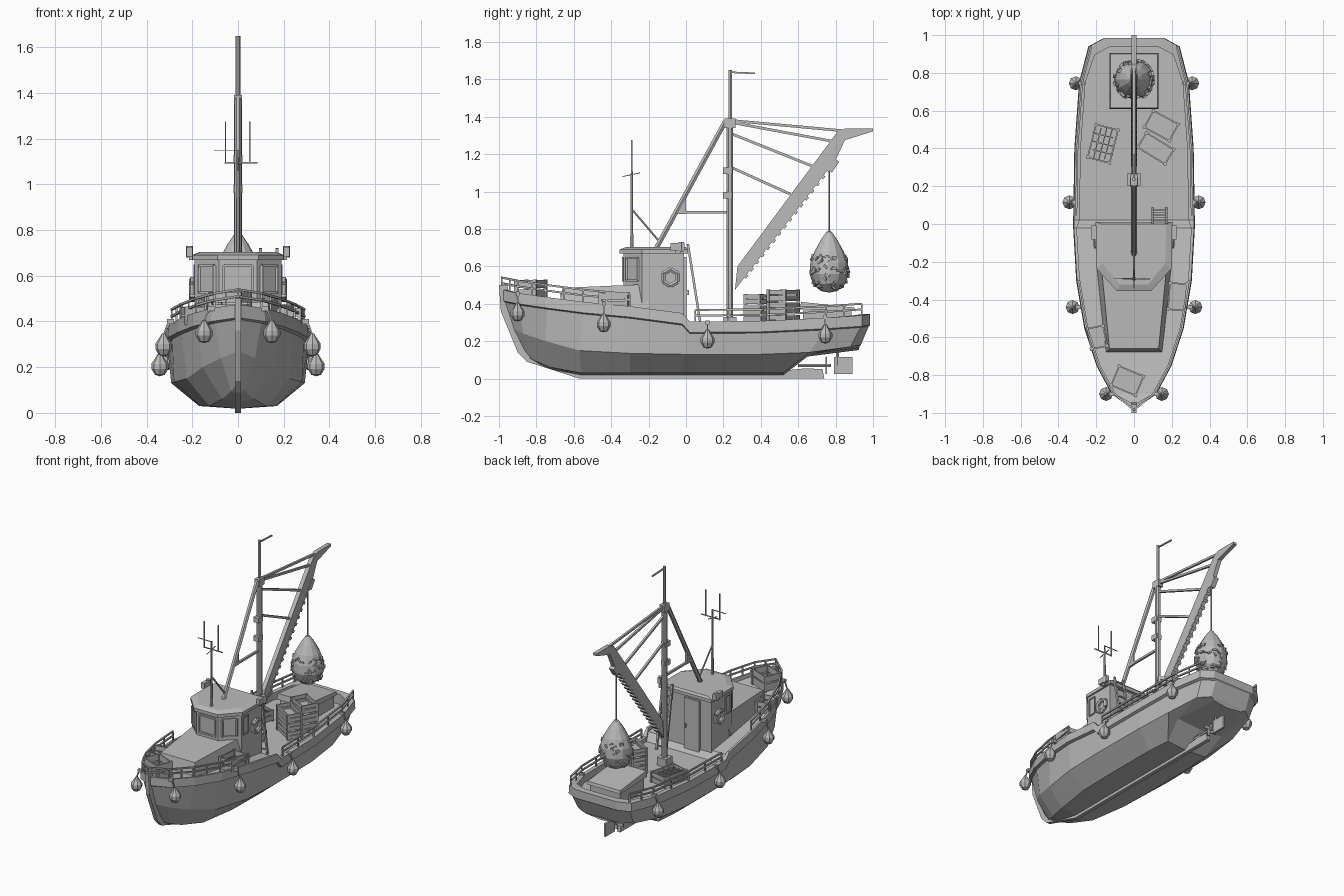
import bpy, bmesh, math, random
from mathutils import Vector, Matrix

if "Cube" in bpy.data.objects:
    bpy.data.objects.remove(bpy.data.objects["Cube"])
random.seed(4)

grey = bpy.data.materials.new("plain_grey")
grey.diffuse_color = (0.5, 0.5, 0.5, 1)
grey.use_nodes = True
grey.node_tree.nodes["Principled BSDF"].inputs["Base Color"].default_value = grey.diffuse_color

def finish(name, bm):
    bmesh.ops.remove_doubles(bm, verts=bm.verts, dist=0.0002)
    bmesh.ops.recalc_face_normals(bm, faces=bm.faces)
    me = bpy.data.meshes.new(name)
    bm.to_mesh(me)
    bm.free()
    me.materials.append(grey)
    ob = bpy.data.objects.new(name, me)
    bpy.context.collection.objects.link(ob)
    return ob

def box(bm, c, size, rot=0, tilt=0):
    m = (Matrix.Translation(c) @ Matrix.Rotation(rot, 4, 'Z') @ Matrix.Rotation(tilt, 4, 'X')
         @ Matrix.Diagonal((*size, 1)))
    bmesh.ops.create_cube(bm, size=1, matrix=m)

def beam(bm, p, q, r, n=6, r2=None):
    p, q = Vector(p), Vector(q)
    d = q - p
    rot = d.to_track_quat('Z', 'Y').to_matrix().to_4x4()
    m = Matrix.Translation((p + q) / 2) @ rot @ Matrix.Rotation(math.pi / n, 4, 'Z')
    bmesh.ops.create_cone(bm, cap_ends=True, segments=n, radius1=r,
                          radius2=r if r2 is None else r2, depth=d.length, matrix=m)

def tube(bm, pts, r, n=6):
    for p, q in zip(pts, pts[1:]):
        beam(bm, p, q, r, n)

def prism(bm, low, high):
    a = [bm.verts.new(p) for p in low]
    b = [bm.verts.new(p) for p in high]
    bm.faces.new(a)
    bm.faces.new(b)
    for i in range(len(a)):
        j = (i + 1) % len(a)
        bm.faces.new((a[i], a[j], b[j], b[i]))

def lathe(bm, c, prof, n):
    rings = [[bm.verts.new((c[0] + r * math.cos(2 * math.pi * i / n), c[1] + r * math.sin(2 * math.pi * i / n),
              c[2] + z)) for i in range(n)] for r, z in prof]
    for a, b in zip(rings, rings[1:]):
        for i in range(n):
            bm.faces.new((a[i], a[(i + 1) % n], b[(i + 1) % n], b[i]))

# hull: one line per level, bow to stern, as (y, half width, z)
sheer = [(-.985, 0, .475), (-.9, .115, .458), (-.75, .195, .436), (-.55, .26, .41), (-.3, .302, .387), (-.02, .318, .35),
         (.02, .318, .305), (.4, .312, .308), (.75, .287, .325), (.94, .238, .338), (.985, .155, .345)]
chine = [(-.93, 0, .27), (-.87, .075, .24), (-.75, .155, .2), (-.57, .225, .15), (-.3, .28, .135), (-.02, .292, .13),
         (.02, .292, .13), (.4, .288, .13), (.66, .265, .14), (.88, .215, .17), (.935, .14, .18)]
bottom = [(-.86, 0, .13), (-.8, .03, .095), (-.72, .07, .06), (-.56, .125, .03), (-.3, .165, .03), (-.02, .17, .03),
          (.02, .17, .03), (.35, .168, .03), (.52, .155, .03), (.65, .18, .13), (.925, .11, .165)]
keel = [(y, 0, z - .012) for y, x, z in bottom]
rub_low = [(y * .992, max(0, x - .014), z - .065) for y, x, z in sheer]
rub_top = [(y, x + .004 * (x > 0), z - .058) for y, x, z in sheer]
inner, deck = [], []
for i, (y, x, z) in enumerate(sheer):
    yi = y + .03 if i == 0 else y - .045 if i > 8 else y
    xi = max(0, x - (.015 if i < 6 else .03))
    inner.append((yi, xi, z))
    deck.append((yi, xi, z - .025 if i < 6 else .275))
levels = [keel, bottom, chine, rub_low, rub_top, sheer, inner, deck]
bm = bmesh.new()
side = {s: [[bm.verts.new((s * x, y, z)) for y, x, z in lv] for lv in levels] for s in (-1, 1)}
L, R = side[-1], side[1]
for s in (L, R):
    for a, b in zip(s, s[1:]):
        for i in range(len(sheer) - 1):
            bm.faces.new((a[i], a[i + 1], b[i + 1], b[i]))
for i in range(len(sheer) - 1):
    bm.faces.new((L[-1][i], L[-1][i + 1], R[-1][i + 1], R[-1][i]))
for k in range(len(levels) - 1):
    bm.faces.new((L[k][-1], R[k][-1], R[k + 1][-1], L[k + 1][-1]))
bmesh.ops.remove_doubles(bm, verts=bm.verts, dist=.0005)
bmesh.ops.dissolve_degenerate(bm, edges=bm.edges, dist=.0005)
finish("hull", bm)

# stem and keel bar
bm = bmesh.new()
outline = [(-1, .5), (-.99, .36), (-.9, .14), (-.85, .09), (-.57, 0), (.74, 0), (.73, .05), (.64, .055), (.5, .04),
           (-.5, .04), (-.83, .15), (-.92, .33), (-.955, .5)]
prism(bm, [(-.013, y, z) for y, z in outline], [(.013, y, z) for y, z in outline])
finish("stem_and_keel", bm)

# rudder, propeller
bm = bmesh.new()
box(bm, (0, .84, .07), (.014, .1, .09))
beam(bm, (0, .81, .07), (0, .81, .2), .008)
finish("rudder", bm)
bm = bmesh.new()
beam(bm, (0, .6, .07), (0, .775, .07), .01)
for k in range(4):
    a = k * math.pi / 2 + .4
    box(bm, (.025 * math.cos(a), .75, .07 + .025 * math.sin(a)), (.045 if k % 2 == 0 else .022, .006, .022 if k % 2 == 0 else .045))
finish("propeller", bm)

# bow and side railings
bm = bmesh.new()
for s in (-1, 1):
    for sel, off in ((sheer[:5], (.065, .035)), (sheer[6:10], (.062, .032))):
        pts = [Vector((s * max(0, x - .012), y, z)) for y, x, z in sel]
        if off[0] < .064:
            pts[0].y = .05
        for h in off:
            tube(bm, [p + Vector((0, 0, h)) for p in pts], .007, 4)
        posts = pts + [(a + b) / 2 for a, b in zip(pts, pts[1:])]
        for p in posts:
            beam(bm, p, p + Vector((0, 0, off[0])), .006, 4)
finish("railings", bm)

# low cabin trunk on the foredeck
bm = bmesh.new()
prism(bm, [(-.2, -.2, .36), (-.15, -.68, .39), (.15, -.68, .39), (.2, -.2, .36)],
      [(-.175, -.2, .505), (-.13, -.66, .485), (.13, -.66, .485), (.175, -.2, .505)])
finish("cabin_trunk", bm)

# wheelhouse walls and roof
def plan(pts, z):
    return [(x, y, z) for x, y in pts] + [(-x, y, z) for x, y in reversed(pts)]
bm = bmesh.new()
wall = [(.19, -.01), (.19, -.235), (.083, -.335)]
prism(bm, plan(wall, .27), plan(wall, .675))
finish("wheelhouse", bm)
bm = bmesh.new()
roof = [(.203, .01), (.2, -.235), (.09, -.355)]
crown = [(.17, .0), (.165, -.21), (.075, -.32)]
prism(bm, plan(roof, .668), plan(roof, .69))
prism(bm, plan(roof, .69), plan(crown, .703))
finish("wheelhouse_roof", bm)

# framed windows and rear door
def frame(bm, a, b, z0, z1, r=.008):
    a, b = Vector((*a, 0)), Vector((*b, 0))
    lo, hi = Vector((0, 0, z0)), Vector((0, 0, z1))
    tube(bm, [a + lo, b + lo, b + hi, a + hi, a + lo], r, 4)
bm = bmesh.new()
for s in (-1, 1):
    frame(bm, (s * .17, -.256), (s * .103, -.318), .525, .645)
    frame(bm, (s * .192, -.215), (s * .192, -.16), .525, .645, .005)
frame(bm, (-.062, -.337), (.062, -.337), .525, .645)
frame(bm, (-.075, -.008), (-.015, -.008), .53, .62, .005)
finish("window_frames", bm)
bm = bmesh.new()
box(bm, (-.045, -.006, .46), (.115, .016, .38))
box(bm, (-.0, .006, .46), (.012, .02, .025))
finish("rear_door", bm)

# life rings, side lamps
bm = bmesh.new()
for s in (-1, 1):
    ring = [(s * .2, -.083 + .044 * math.cos(k * math.pi / 3 + .52), .54 + .044 * math.sin(k * math.pi / 3 + .52)) for k in range(7)]
    tube(bm, ring, .014, 6)
finish("life_rings", bm)
bm = bmesh.new()
for s in (-1, 1):
    box(bm, (s * .212, -.045, .705), (.025, .075, .04))
    beam(bm, (s * .212, -.025, .68), (s * .212, -.025, .73), .016)
    box(bm, (s * .2, -.045, .68), (.03, .03, .02))
finish("side_lamps", bm)

# ladder up to the roof
bm = bmesh.new()
for x in (.098, .17):
    beam(bm, (x, .01, .72), (x, .08, .275), .009, 4)
for k in range(8):
    t = (k + .5) / 8
    beam(bm, (.098, .01 + .07 * t, .72 - .445 * t), (.17, .01 + .07 * t, .72 - .445 * t), .006, 4)
finish("ladder", bm)

# radio antenna
bm = bmesh.new()
beam(bm, (0, -.29, .69), (0, -.29, 1.12), .01, 6, .006)
beam(bm, (0, -.285, .9), (0, -.14, .73), .006)
beam(bm, (-.06, -.29, 1.095), (.085, -.29, 1.095), .004, 4)
beam(bm, (-.105, -.29, 1.147), (0, -.29, 1.147), .003, 4)
beam(bm, (0, -.34, 1.08), (0, -.245, 1.1), .003, 4)
for x in (-.055, .052):
    beam(bm, (x, -.29, 1.09), (x, -.29, 1.275), .004, 4)
beam(bm, (0, -.29, 1.1), (0, -.29, 1.15), .005, 4)
finish("radio_antenna", bm)

# mast with forward stay
bm = bmesh.new()
beam(bm, (0, .235, .27), (0, .235, 1.385), .019, 8)
beam(bm, (0, .237, 1.38), (0, .237, 1.65), .01, 6)
beam(bm, (0, .23, 1.638), (0, .37, 1.632), .006, 4)
box(bm, (0, .235, 1.365), (.035, .06, .05))
for z in (.98, 1.11):
    box(bm, (0, .222, z), (.04, .05, .035))
box(bm, (0, .235, .3), (.07, .07, .06))
finish("mast", bm)
bm = bmesh.new()
beam(bm, (0, .21, 1.375), (0, -.16, .695), .015, 6)
beam(bm, (0, -.06, .89), (0, .235, .89), .01, 4)
prism(bm, [(-.006, *p) for p in ((-.06, .88), (.0, .88), (.0, .97))], [(.006, *p) for p in ((-.06, .88), (.0, .88), (.0, .97))])
finish("mast_stay", bm)

# cargo boom, its ties and rungs
bm = bmesh.new()
outline = [(.262, .475), (.262, .59), (.3, .62), (.81, 1.32), (.85, 1.337), (1, 1.337), (1, 1.322), (.85, 1.275), (.8, 1.17)]
outline[1:3] = [(.275, .6)]
prism(bm, [(-.014, y, z) for y, z in outline], [(.014, y, z) for y, z in outline])
for k in range(16):
    t = .1 + .055 * k
    box(bm, (0, .265 + .535 * t, .48 + .69 * t), (.034, .02, .022), 0, .91)
box(bm, (0, .785, 1.14), (.035, .035, .07), 0, -.6)
finish("cargo_boom", bm)
bm = bmesh.new()
for p, q in (((.24, 1.38), (.84, 1.325)), ((.24, 1.37), (.82, 1.262)), ((.24, 1.31), (.69, 1.13)), ((.24, 1.13), (.56, .985))):
    beam(bm, (0, *p), (0, *q), .01, 4)
finish("boom_ties", bm)

# hoisted net bag with lumpy catch
bm = bmesh.new()
beam(bm, (0, .765, .77), (0, .765, 1.13), .005, 6)
finish("hoist_cable", bm)
bm = bmesh.new()
prof = [(0, .46), (.045, .468), (.085, .505), (.105, .56), (.1, .62), (.078, .68), (.045, .74), (.014, .785), (0, .79)]
lathe(bm, (0, .765, 0), prof, 12)
for k in range(70):
    a, z = random.uniform(0, 2 * math.pi), random.uniform(.475, .66)
    r = next(r0 + (r1 - r0) * (z - z0) / (z1 - z0) for (r0, z0), (r1, z1) in zip(prof, prof[1:]) if z0 <= z <= z1)
    p = Vector((r * math.cos(a), .765 + r * math.sin(a), z))
    box(bm, p, (.014, .024, .01), a, random.uniform(-1, 1))
finish("net_bag", bm)

# aft hatch
bm = bmesh.new()
box(bm, (0, .755, .315), (.23, .26, .1))
prism(bm, [(-.13, .61, .37), (.13, .61, .37), (.13, .905, .36), (-.13, .905, .36)],
      [(-.125, .615, .41), (.125, .615, .41), (.125, .9, .38), (-.125, .9, .38)])
finish("aft_hatch", bm)

# open slatted crates
def crate(bm, x, y, z, w, l, h, rot):
    m = Matrix.Translation((x, y, z)) @ Matrix.Rotation(rot, 4, 'Z')
    box(bm, m @ Vector((0, 0, .008)), (w, l, .012), rot)
    for s in (-1, 1):
        for f in (.3, .78):
            box(bm, m @ Vector((s * w / 2, 0, h * f)), (.008, l, h * .4), rot)
            box(bm, m @ Vector((0, s * l / 2, h * f)), (w, .008, h * .4), rot)
        for t in (-1, 1):
            box(bm, m @ Vector((s * w / 2, t * l / 2, h / 2)), (.016, .016, h), rot)
bm = bmesh.new()
for k in range(3):
    crate(bm, .115, .4, .277 + k * .06, .17, .09, .055, -.55)
    crate(bm, .145, .52, .277 + k * .068, .15, .1, .062, -.5)
crate(bm, -.165, .425, .277, .12, .18, .075, -.25)
for k in range(3):
    box(bm, (-.165 + .03 * (k - 1), .425, .335), (.006, .17, .01), -.25)
    box(bm, (-.165, .425 + .045 * (k - 1), .335), (.11, .006, .01), -.25)
crate(bm, -.035, -.83, .42, .14, .11, .11, -.4)
crate(bm, -.195, -.6, .385, .085, .11, .08, .2)
crate(bm, .23, -.385, .37, .09, .14, .09, -.08)
finish("crates", bm)

# hanging buoys with ropes
bm = bmesh.new()
drop = [(0, -.045), (.022, -.038), (.037, -.012), (.037, .01), (.02, .035), (.008, .055), (0, .058)]
for x, y, z, t in ((.342, .115, .205, .3), (.308, .745, .232, .33), (.325, -.44, .292, .4), (.148, -.9, .35, .455)):
    for s in (-1, 1):
        lathe(bm, (s * x, y, z), drop, 8)
        beam(bm, (s * x, y, z + .05), (s * (x - .025), y, t + .01), .005, 4)
        box(bm, (s * (x - .03), y, t), (.03, .02, .02))
finish("buoys", bm)
